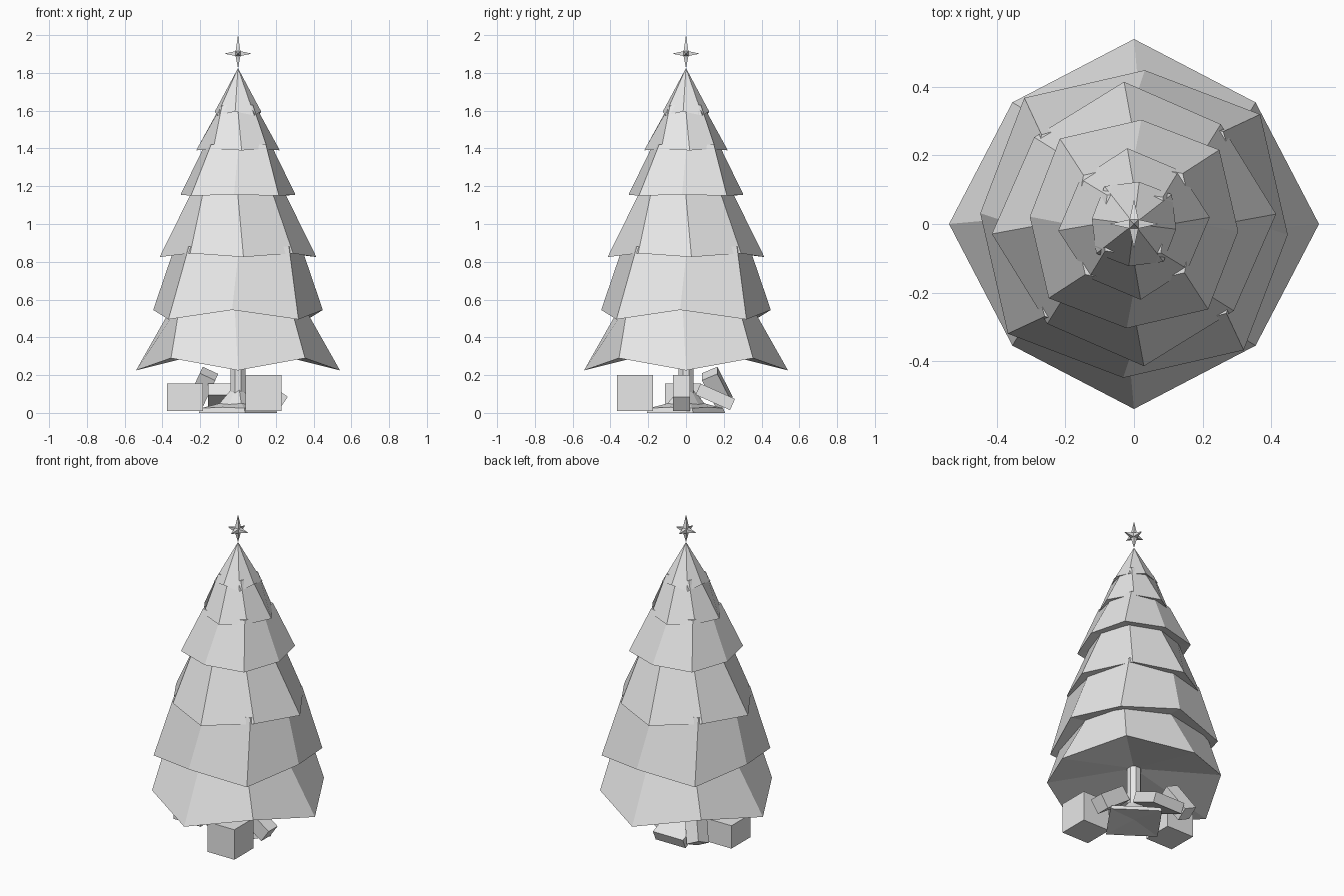
import bpy, bmesh, math
from mathutils import Matrix, Vector, Euler

if "Cube" in bpy.data.objects:
    bpy.data.objects.remove(bpy.data.objects["Cube"], do_unlink=True)

grey = bpy.data.materials.new("plain_grey")
grey.use_nodes = True
grey.diffuse_color = (0.8, 0.8, 0.8, 1)
grey.node_tree.nodes["Principled BSDF"].inputs["Base Color"].default_value = (0.8, 0.8, 0.8, 1)


def finish(name, bm):
    bmesh.ops.recalc_face_normals(bm, faces=bm.faces)
    mesh = bpy.data.meshes.new(name)
    bm.to_mesh(mesh)
    bm.free()
    mesh.materials.append(grey)
    obj = bpy.data.objects.new(name, mesh)
    bpy.context.collection.objects.link(obj)
    return obj


def ring(bm, even, odd, turn):
    """Eight points; even ones lie on the axes, odd ones on the diagonals. Each is (radius, height)."""
    verts = []
    for i in range(8):
        r, z = odd if i % 2 else even
        a = math.radians(45 * i + turn)
        verts.append(bm.verts.new((r * math.cos(a), r * math.sin(a), z)))
    return verts


def bridge(bm, low, high):
    for i in range(8):
        j = (i + 1) % 8
        bm.faces.new((low[i], low[j], high[j], high[i]))


def fan(bm, loop, z):
    tip = bm.verts.new((0, 0, z))
    for i in range(8):
        bm.faces.new((loop[i], loop[(i + 1) % 8], tip))


# Branch tiers: axis rim, diagonal rim, turn, axis top, diagonal top, top turn, hollow height
tiers = [
    ((.54, .225), (.502, .29), 0, (.345, .57), (.415, .57), -3, .36),
    ((.45, .545), (.488, .495), -4, (.335, .88), (.375, .88), 1, .60),
    ((.416, .825), (.386, .845), 4, (.235, 1.19), (.25, 1.19), -1, .90),
    ((.305, 1.155), (.33, 1.15), -4, (.175, 1.42), (.205, 1.42), 1, 1.21),
    ((.222, 1.39), (.205, 1.395), 5, (.09, 1.63), (.115, 1.63), -2, 1.44),
]
for n, (axis, diag, turn, top_axis, top_diag, top_turn, hollow) in enumerate(tiers):
    bm = bmesh.new()
    rim = ring(bm, axis, diag, turn)
    top = ring(bm, top_axis, top_diag, top_turn)
    bridge(bm, rim, top)
    fan(bm, rim, hollow)
    fan(bm, top, top_axis[1])
    finish(f"branch_tier_{n + 1}", bm)

# Pointed crown
bm = bmesh.new()
rim = ring(bm, (.124, 1.595), (.14, 1.575), -7)
fan(bm, rim, 1.825)
fan(bm, rim, 1.615)
finish("crown_tier", bm)

# Trunk
bm = bmesh.new()
low = ring(bm, (.042, .02), (.042, .02), 22.5)
high = ring(bm, (.042, .45), (.042, .45), 22.5)
bridge(bm, low, high)
bm.faces.new(low)
bm.faces.new(high)
finish("trunk", bm)

# Flared foot with eight folds
bm = bmesh.new()
loops = [ring(bm, e, o, 10) for e, o in (
    ((.21, 0), (.15, 0)),
    ((.20, .025), (.14, .03)),
    ((.10, .05), (.08, .045)),
    ((.04, .12), (.04, .11)))]
for low, high in zip(loops, loops[1:]):
    bridge(bm, low, high)
fan(bm, loops[0], .02)
fan(bm, loops[-1], .12)
finish("foot", bm)

# Six-spiked star: a small cube with each face drawn out to a point
bm = bmesh.new()
bmesh.ops.create_cube(bm, size=.026)
for face in list(bm.faces):
    normal = face.normal.copy()
    reach = .098 if normal.z > .5 else .078 if normal.z < -.5 else .072
    tip = bmesh.ops.poke(bm, faces=[face])["verts"][0]
    tip.co = normal * reach
bmesh.ops.translate(bm, verts=bm.verts, vec=(0, 0, 1.902))
finish("star", bm)


# Gift boxes
def gift(name, centre, size, tilt=(0, 0, 0)):
    bm = bmesh.new()
    turn = Euler([math.radians(t) for t in tilt]).to_matrix().to_4x4()
    bmesh.ops.create_cube(bm, size=1, matrix=Matrix.Translation(centre) @ turn @ Matrix.Diagonal(Vector((*size, 1))))
    finish(name, bm)


gift("gift_front", (.135, -.27, .105), (.19, .19, .19))
gift("gift_right", (-.28, -.015, .083), (.19, .19, .145))
gift("gift_leaning_left", (.156, -.025, .105), (.20, .09, .091), (0, 35, 0))
gift("gift_flat_back", (-.055, .155, .085), (.21, .20, .065), (-24, 0, 0))
gift("gift_leaning_back", (-.19, .165, .13), (.09, .09, .19), (25, 25, 0))
